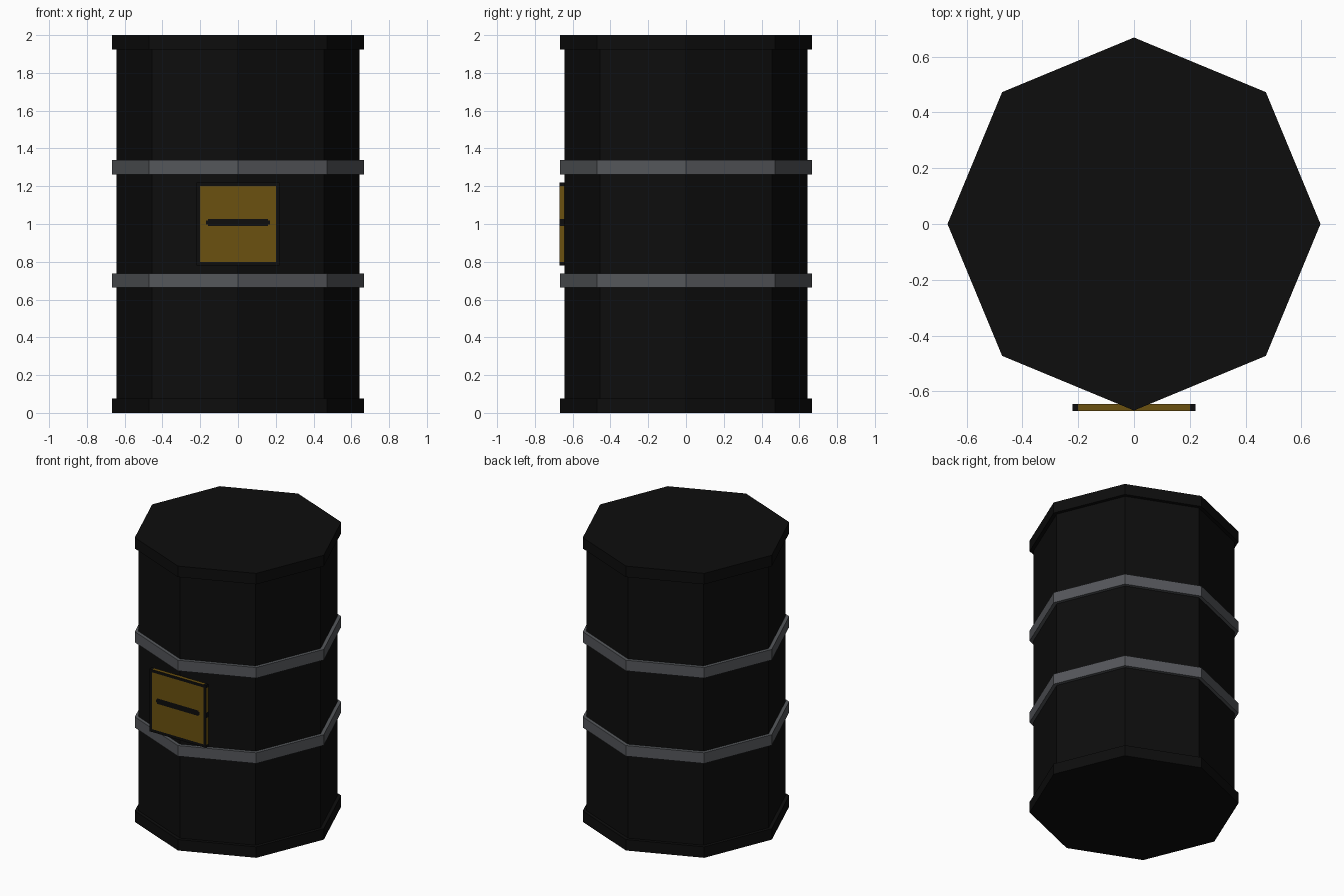
import bpy, bmesh, math
from mathutils import Vector

if "Cube" in bpy.data.objects:
    bpy.data.objects.remove(bpy.data.objects["Cube"])


def material(name, rgb):
    m = bpy.data.materials.new(name)
    m.diffuse_color = (*rgb, 1.0)
    m.use_nodes = True
    m.node_tree.nodes["Principled BSDF"].inputs["Base Color"].default_value = m.diffuse_color
    return m


BLACK = material("barrel black", (0.004, 0.004, 0.004))
GREY = material("band grey", (0.09, 0.095, 0.104))
YELLOW = material("label yellow", (0.148, 0.083, 0.005))


def finish(name, bm, mats):
    me = bpy.data.meshes.new(name)
    bm.to_mesh(me)
    bm.free()
    for m in mats:
        me.materials.append(m)
    ob = bpy.data.objects.new(name, me)
    bpy.context.scene.collection.objects.link(ob)
    return ob


def octagon(name, radius, z0, z1, mat):
    """Eight-sided prism with a corner facing front."""
    bm = bmesh.new()
    ring = [bm.verts.new((radius * math.cos(i * math.pi / 4),
                          radius * math.sin(i * math.pi / 4), z0)) for i in range(8)]
    base = bm.faces.new(ring)
    top = bmesh.ops.extrude_face_region(bm, geom=[base])["geom"]
    bmesh.ops.translate(bm, vec=(0, 0, z1 - z0),
                        verts=[v for v in top if isinstance(v, bmesh.types.BMVert)])
    bmesh.ops.recalc_face_normals(bm, faces=bm.faces)
    return finish(name, bm, [mat])


# Barrel body, end rims and hoops
octagon("barrel_body", 0.643, 0.01, 1.99, BLACK)
octagon("bottom_rim", 0.668, 0.0, 0.077, BLACK)
octagon("top_rim", 0.668, 1.923, 2.0, BLACK)
octagon("lower_band", 0.668, 0.663, 0.738, GREY)
octagon("upper_band", 0.668, 1.263, 1.338, GREY)

# Warning plate: thin box cut into border, field and slot bar
bm = bmesh.new()
bmesh.ops.create_cube(bm, size=1.0)
for v in bm.verts:
    v.co = Vector((v.co.x * 0.44, -0.6565 + v.co.y * 0.025, 1.0 + v.co.z * 0.44))
cuts = [((x, 0, 0), (1, 0, 0)) for x in (-0.2, -0.17, -0.16, 0.16, 0.17, 0.2)]
cuts += [((0, 0, z), (0, 0, 1)) for z in (0.8, 0.989, 0.998, 1.018, 1.027, 1.2)]
for co, no in cuts:
    bmesh.ops.bisect_plane(bm, geom=bm.verts[:] + bm.edges[:] + bm.faces[:],
                           plane_co=co, plane_no=no)
bm.normal_update()
for f in bm.faces:
    c, n = f.calc_center_median(), f.normal
    x, z = abs(c.x), c.z
    in_x, in_z = x < 0.2, 0.8 < z < 1.2
    in_bar = 0.989 < z < 1.027
    if abs(n.x) > 0.5:
        yellow = in_z and not in_bar
    elif abs(n.z) > 0.5:
        yellow = in_x
    else:
        bar = (in_bar and x < 0.16) or (0.998 < z < 1.018 and x < 0.17)
        yellow = in_x and in_z and not bar
    f.material_index = 1 if yellow else 0
finish("warning_plate", bm, [BLACK, YELLOW])
